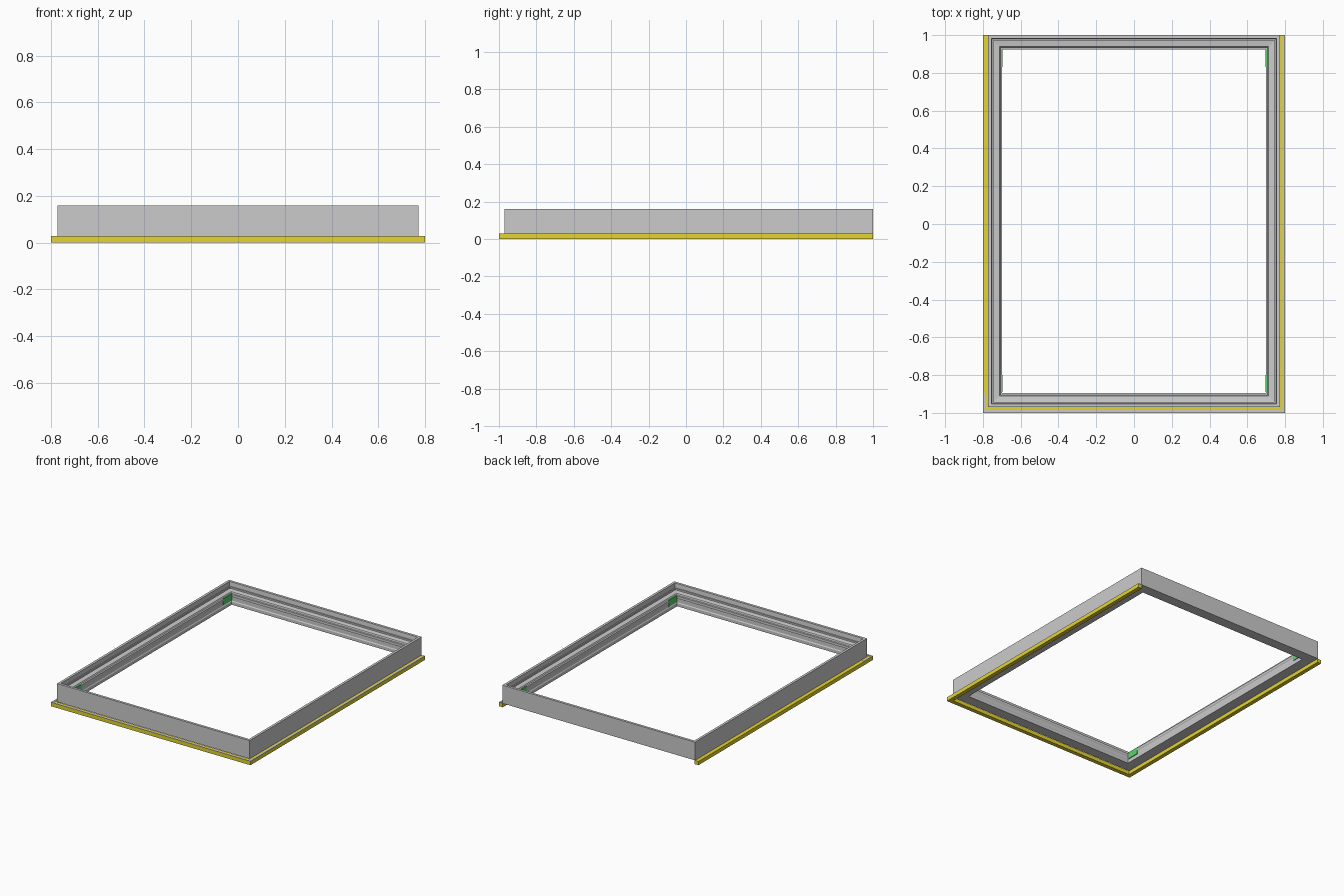
import bpy, bmesh

if "Cube" in bpy.data.objects:
    bpy.data.objects.remove(bpy.data.objects["Cube"])


def material(name, rgb):
    m = bpy.data.materials.new(name)
    m.diffuse_color = (*rgb, 1)
    m.use_nodes = True
    m.node_tree.nodes["Principled BSDF"].inputs["Base Color"].default_value = m.diffuse_color
    return m


YELLOW = material("yellow", (0.78, 0.66, 0.03))
GREEN = material("green", (0.1, 0.65, 0.15))


def finish(bm, name, mat=None):
    bmesh.ops.recalc_face_normals(bm, faces=bm.faces)
    me = bpy.data.meshes.new(name)
    bm.to_mesh(me)
    bm.free()
    ob = bpy.data.objects.new(name, me)
    bpy.context.collection.objects.link(ob)
    if mat:
        me.materials.append(mat)
    return ob


def box(name, x0, x1, y0, y1, z0, z1, mat=None):
    bm = bmesh.new()
    bmesh.ops.create_cube(bm, size=1)
    for v in bm.verts:
        v.co = ((x0 + x1) / 2 + v.co.x * (x1 - x0),
                (y0 + y1) / 2 + v.co.y * (y1 - y0),
                (z0 + z1) / 2 + v.co.z * (z1 - z0))
    return finish(bm, name, mat)


def sweep(name, path, profile, closed, mat=None):
    """Sweep (inset, height) points along a mitred path of (x, y, inset dx, inset dy)."""
    bm = bmesh.new()
    rings = [[bm.verts.new((x + d * ix, y + d * iy, z)) for d, z in profile]
             for x, y, ix, iy in path]
    n = len(profile)
    pairs = list(zip(rings, rings[1:]))
    if closed:
        pairs.append((rings[-1], rings[0]))
    else:
        bm.faces.new(rings[0])
        bm.faces.new(rings[-1])
    for a, b in pairs:
        for i in range(n):
            j = (i + 1) % n
            bm.faces.new((a[i], a[j], b[j], b[i]))
    return finish(bm, name, mat)


# Main frame: stepped section, mitred at four corners
X, FRONT, BACK = 0.773, -0.97, 1.0
section = [(0, 0.028), (0, 0.16), (0.018, 0.16), (0.021, 0.128), (0.028, 0.128),
           (0.028, 0.117), (0.06, 0.113), (0.065, 0.105), (0.075, 0.103),
           (0.075, 0.088), (0.071, 0.082), (0.071, 0.056), (0.075, 0.05),
           (0.075, 0.028)]
corners = [(-X, FRONT, 1, 1), (X, FRONT, -1, 1), (X, BACK, -1, -1), (-X, BACK, 1, -1)]
sweep("frame", corners, section, True)

# Yellow base flange around the left, front and right sides
flange = [(0, 0), (0, 0.027), (0.03, 0.027), (0.03, 0)]
path = [(-0.8, 1, 1, 0), (-0.8, -1, 1, 1), (0.8, -1, -1, 1), (0.8, 1, -1, 0)]
sweep("base_flange", path, flange, False, YELLOW)

# Thin grey cover strip on the front and right of the flange
strip = [(0, 0.027), (0, 0.029), (0.014, 0.029), (0.014, 0.027)]
sweep("cover_strip", [(-0.8, -0.9, 1, 0)] + path[1:], strip, False)

# Green seals on the inner side walls near each corner
for sx, side in ((-1, "left"), (1, "right")):
    for y0, y1, end in ((-0.89, -0.8, "front"), (0.83, 0.925, "back")):
        a, b = sorted((sx * 0.697, sx * 0.705))
        box(f"seal_{side}_{end}", a, b, y0, y1, 0.06, 0.108, GREEN)
